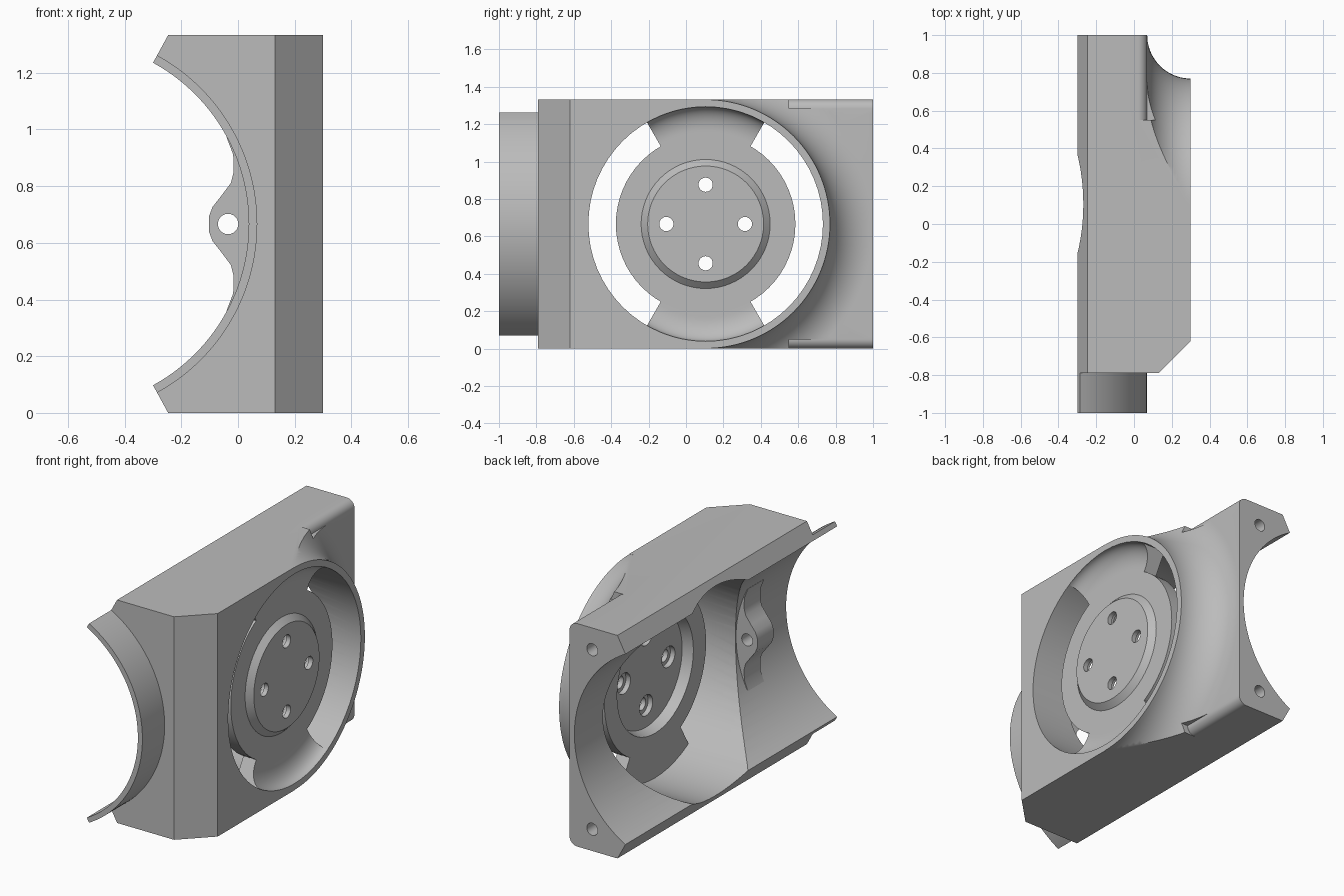
import bpy, bmesh
from math import sin, cos, radians, pi

cube = bpy.data.objects.get("Cube")
if cube:
    bpy.data.objects.remove(cube, do_unlink=True)

grey = bpy.data.materials.new("plain_grey")
grey.use_nodes = True
grey.diffuse_color = (0.5, 0.5, 0.5, 1)
grey.node_tree.nodes["Principled BSDF"].inputs["Base Color"].default_value = (0.5, 0.5, 0.5, 1)

H = 1.333            # height
ZC = H / 2           # centre height
YF = 0.105           # fan axis
XB, RB = -0.61, 0.648  # bore axis and radius
HALF = radians(61.4)   # half opening of the bore arc


def finish(name, bm):
    bmesh.ops.remove_doubles(bm, verts=bm.verts, dist=1e-5)
    bmesh.ops.recalc_face_normals(bm, faces=bm.faces)
    me = bpy.data.meshes.new(name)
    bm.to_mesh(me)
    bm.free()
    me.materials.append(grey)
    ob = bpy.data.objects.new(name, me)
    bpy.context.collection.objects.link(ob)
    return ob


def prism(name, pts, lo, hi, place):
    """Extrude a closed outline; place(a, b, t) gives the 3D point."""
    bm = bmesh.new()
    ends = [[bm.verts.new(place(a, b, t)) for a, b in pts] for t in (lo, hi)]
    n = len(pts)
    for e in ends:
        bm.faces.new(e)
    for i in range(n):
        j = (i + 1) % n
        bm.faces.new((ends[0][i], ends[0][j], ends[1][j], ends[1][i]))
    return finish(name, bm)


def along_y(a, b, t):
    return (a, t, b)


def along_x(a, b, t):
    return (t, a, b)


def along_z(a, b, t):
    return (a, b, t)


def circle(cx, cy, r, n=64):
    return [(cx + r * cos(2 * pi * i / n), cy + r * sin(2 * pi * i / n)) for i in range(n)]


def arc(cx, cy, rx, ry, a0, a1, n):
    return [(cx + rx * cos(a0 + (a1 - a0) * i / n), cy + ry * sin(a0 + (a1 - a0) * i / n))
            for i in range(n + 1)]


def lathe(name, prof, a0=0, a1=360, n=64):
    """Turn a closed (x, radius) outline about the fan axis."""
    bm = bmesh.new()
    rings = []
    for i in range(n + 1):
        a = radians(a0 + (a1 - a0) * i / n)
        rings.append([bm.verts.new((x, YF + r * cos(a), ZC + r * sin(a))) for x, r in prof])
    m = len(prof)
    for p, q in zip(rings, rings[1:]):
        for i in range(m):
            j = (i + 1) % m
            if prof[i][1] == 0 and prof[j][1] == 0:
                continue
            if prof[i][1] == 0:
                bm.faces.new((p[i], p[j], q[j]))
            elif prof[j][1] == 0:
                bm.faces.new((p[i], p[j], q[i]))
            else:
                bm.faces.new((p[i], p[j], q[j], q[i]))
    if a1 - a0 < 360:
        bm.faces.new(rings[0])
        bm.faces.new(rings[-1])
    bmesh.ops.delete(bm, geom=[v for v in bm.verts if not v.link_faces], context='VERTS')
    return finish(name, bm)


def activate(ob):
    bpy.ops.object.select_all(action='DESELECT')
    ob.select_set(True)
    bpy.context.view_layer.objects.active = ob


def cut(ob, *cutters):
    for c in cutters:
        activate(ob)
        m = ob.modifiers.new("cut", 'BOOLEAN')
        m.operation, m.solver, m.object = 'DIFFERENCE', 'EXACT', c
        bpy.ops.object.modifier_apply(modifier=m.name)
        bpy.data.objects.remove(c, do_unlink=True)


def smooth(ob):
    activate(ob)
    bpy.ops.object.shade_smooth_by_angle(angle=radians(30))


# Housing: block with a bore along its length
bore = arc(XB, ZC, RB, RB, HALF, -HALF, 48)
corner = XB + ZC / (sin(HALF) / cos(HALF))
housing = prism("housing", [(corner, 0), (0.3, 0), (0.3, H), (corner, H)] + bore,
                -0.79, 1.0, along_y)

# Front chamfer
cut(housing, prism("chamfer_cutter", [(0.13, -0.79), (0.12, -0.8), (0.4, -0.8), (0.4, -0.52)],
                   -0.1, H + 0.1, along_z))

# Concave flare from the fan ring down to the rear flange
flare = arc(0.3, 0.895, 0.23, 0.23, 1.5 * pi, pi, 20)
cut(housing, lathe("flare_cutter", [(0.4, 0.665)] + flare + [(0.07, 1.4), (0.4, 1.4)], -90, 90))

# Rounded long edges of the rear flange
R = 0.05
for top in (False, True):
    pts = arc(0.07 - R, R, R, R, -pi / 2, 0, 8)
    pts = [(0.07 - R, -0.05)] + pts + [(0.15, R), (0.15, -0.05)]
    if top:
        pts = [(x, H - z) for x, z in pts]
    cut(housing, prism("edge_cutter", pts, 0.55, 1.1, along_y))

# Fan duct and the two blind screw holes in the rear flange
cut(housing, prism("duct_cutter", circle(YF, ZC, 0.627), -0.5, 0.5, along_x))
for z in (0.13, H - 0.13):
    cut(housing, prism("screw_cutter", circle(-0.08, z, 0.036, 24), 0.72, 1.1, along_y))
smooth(housing)

# Pipe collar at the front
collar = prism("collar", arc(XB, ZC, RB, RB, HALF, -HALF, 48)
               + arc(XB, ZC, RB + 0.03, RB + 0.03, -HALF, HALF, 48), -1.0, -0.785, along_y)
smooth(collar)

# Screw tab inside the bore
half = [(-0.04, 0.305), (-0.017, 0.245), (-0.015, 0.185), (-0.025, 0.145),
        (-0.06, 0.098), (-0.09, 0.06), (-0.103, 0.025)]
outline = [(0.07, 0.305)] + half + [(x, -d) for x, d in reversed(half)] + [(0.07, -0.305)]
tab = prism("screw_tab", [(x, ZC + d) for x, d in outline], -0.68, -0.527, along_y)
cut(tab, prism("tab_hole_cutter", circle(-0.035, ZC, 0.036, 24), -0.8, -0.4, along_y))
smooth(tab)

# Motor mount disc with a raised face and a rear pocket
mount = lathe("motor_mount", [(0.19, 0), (0.19, 0.34), (0.13, 0.36), (0.13, 0.48),
                              (0.215, 0.48), (0.215, 0.345), (0.248, 0.31), (0.248, 0)])
for k in range(4):
    y, z = YF + 0.21 * cos(k * pi / 2), ZC + 0.21 * sin(k * pi / 2)
    cut(mount, prism("bolt_cutter", circle(y, z, 0.038, 24), 0.0, 0.5, along_x),
        prism("counterbore_cutter", circle(y, z, 0.062, 24), 0.0, 0.22, along_x))
smooth(mount)

# Bridges joining the disc to the duct, with a concave front
hollow = arc(0.298, 0.5, 0.083, 0.127, pi / 2, pi, 12)
for name, mid in (("upper_bridge", 90), ("lower_bridge", 270)):
    bridge = lathe(name, [(0.13, 0.478), (0.13, 0.64), (0.298, 0.64)] + hollow + [(0.215, 0.478)],
                   mid - 30, mid + 30, 20)
    smooth(bridge)
